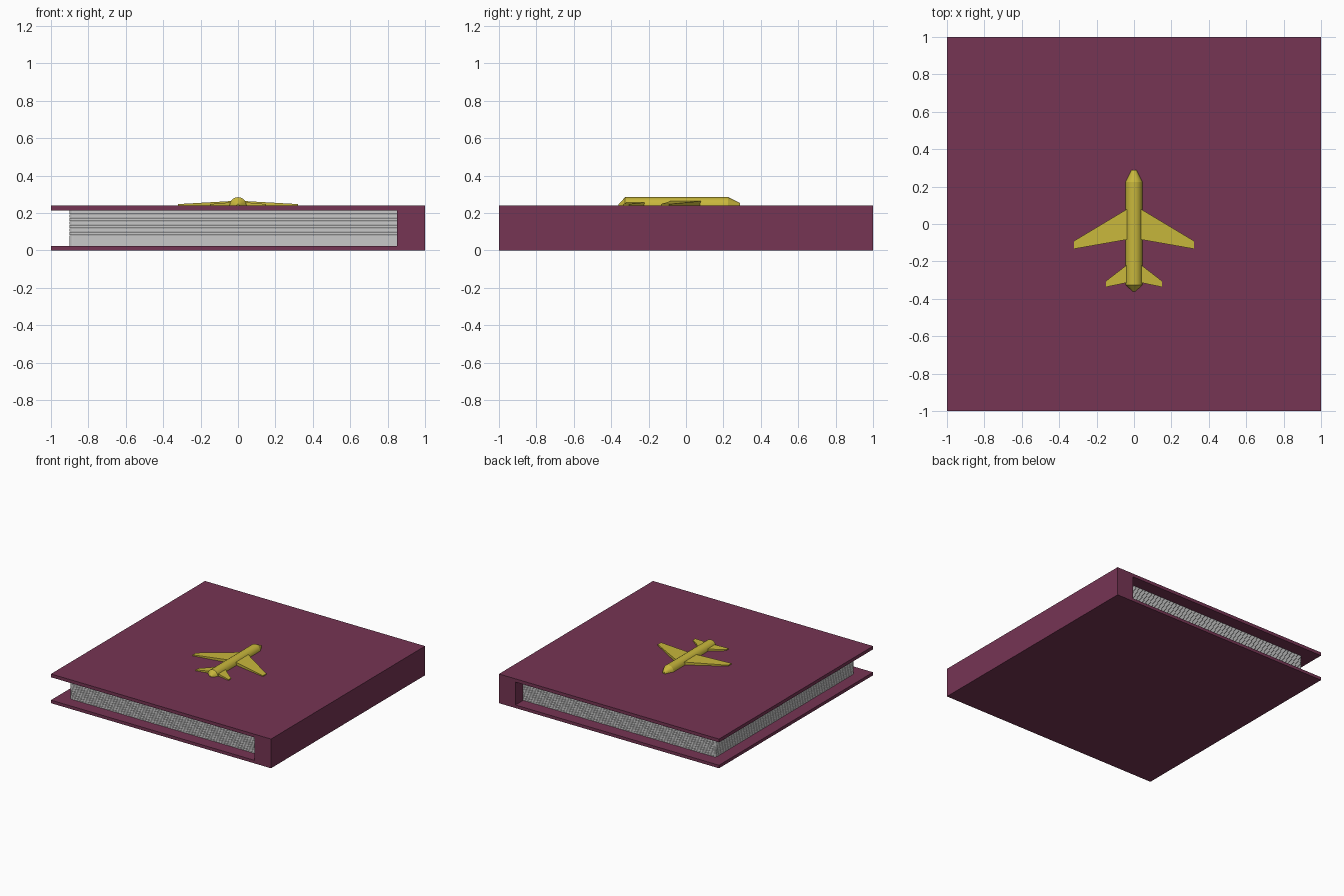
import bpy
import bmesh
import math
from mathutils import Vector

cube = bpy.data.objects.get("Cube")
if cube:
    bpy.data.objects.remove(cube, do_unlink=True)


def make_material(name, rgb):
    mat = bpy.data.materials.new(name)
    mat.use_nodes = True
    color = (*rgb, 1)
    mat.diffuse_color = color
    mat.node_tree.nodes["Principled BSDF"].inputs["Base Color"].default_value = color
    return mat


maroon = make_material("maroon cover", (0.18, 0.035, 0.088))
paper = make_material("grey paper", (0.58, 0.58, 0.58))
gold = make_material("gold", (0.58, 0.475, 0.045))


def finish(name, bm, mat):
    bmesh.ops.recalc_face_normals(bm, faces=bm.faces)
    mesh = bpy.data.meshes.new(name)
    bm.to_mesh(mesh)
    bm.free()
    obj = bpy.data.objects.new(name, mesh)
    bpy.context.collection.objects.link(obj)
    mesh.materials.append(mat)
    return obj


def prism(name, outline, offset, mat):
    """Extrude a flat outline of 3D points along an offset."""
    bm = bmesh.new()
    face = bm.faces.new([bm.verts.new(p) for p in outline])
    side = bmesh.ops.extrude_face_region(bm, geom=[face])["geom"]
    moved = [v for v in side if isinstance(v, bmesh.types.BMVert)]
    bmesh.ops.translate(bm, verts=moved, vec=Vector(offset))
    return finish(name, bm, mat)


# Cover: two boards joined by a solid spine on +x
TOP, BOARD_TOP, BOARD_LOW, SPINE = 0.24, 0.213, 0.025, 0.85
profile = [(-1, 0), (1, 0), (1, TOP), (-1, TOP), (-1, BOARD_TOP),
           (SPINE, BOARD_TOP), (SPINE, BOARD_LOW), (-1, BOARD_LOW)]
prism("cover", [(x, -1, z) for x, z in profile], (0, 2, 0), maroon)

# Pages: stacked sheets with rounded outer corners
SHEETS, RADIUS, EDGE = 30, 0.02, 0.9
pitch = (BOARD_TOP - BOARD_LOW) / SHEETS
corners = []
for side, start in ((1, 90), (-1, 180)):
    for step in range(4):
        a = math.radians(start + step * 30)
        corners.append((-EDGE + RADIUS + RADIUS * math.cos(a),
                        side * (EDGE - RADIUS) + RADIUS * math.sin(a), BOARD_LOW))
outline = corners + [(SPINE, -EDGE, BOARD_LOW), (SPINE, EDGE, BOARD_LOW)]
pages = prism("pages", outline, (0, 0, pitch * 0.9), paper)
stack = pages.modifiers.new("stack", "ARRAY")
stack.count = SHEETS
stack.use_relative_offset = False
stack.use_constant_offset = True
stack.constant_offset_displace = (0, 0, pitch)

# Airplane fuselage: half-round rings along y, tail to nose
bm = bmesh.new()
rings = []
for y, r in ((-0.36, 0.008), (-0.325, 0.045), (0.225, 0.045), (0.29, 0.013)):
    rings.append([bm.verts.new((r * math.cos(math.pi * i / 10), y,
                                TOP + r * math.sin(math.pi * i / 10)))
                  for i in range(11)])
for a, b in zip(rings, rings[1:]):
    for i in range(11):
        j = (i + 1) % 11
        bm.faces.new((a[i], a[j], b[j], b[i]))
bm.faces.new(rings[0])
bm.faces.new(rings[-1])
fuselage = finish("airplane_fuselage", bm, gold)
bpy.context.view_layer.objects.active = fuselage
fuselage.select_set(True)
bpy.ops.object.shade_smooth_by_angle(angle=math.radians(25))
fuselage.select_set(False)


# Wings and tailplanes: swept slabs that thin towards the tip
def swept_wing(name, root, tip, root_height, tip_height):
    bm = bmesh.new()
    sections = []
    for (x, front, back), h in ((root, root_height), (tip, tip_height)):
        sections.append([bm.verts.new(p) for p in (
            (x, front, TOP), (x, back, TOP), (x, back, TOP + h), (x, front, TOP + h))])
    a, b = sections
    for i in range(4):
        j = (i + 1) % 4
        bm.faces.new((a[i], a[j], b[j], b[i]))
    bm.faces.new(a)
    bm.faces.new(b)
    obj = finish(name, bm, gold)
    mirror = obj.modifiers.new("mirror", "MIRROR")
    mirror.use_mirror_merge = False


swept_wing("airplane_wings", (0.02, 0.09, -0.08), (0.32, -0.09, -0.133), 0.025, 0.008)
swept_wing("airplane_tailplanes", (0.02, -0.205, -0.31), (0.15, -0.305, -0.337), 0.019, 0.008)
